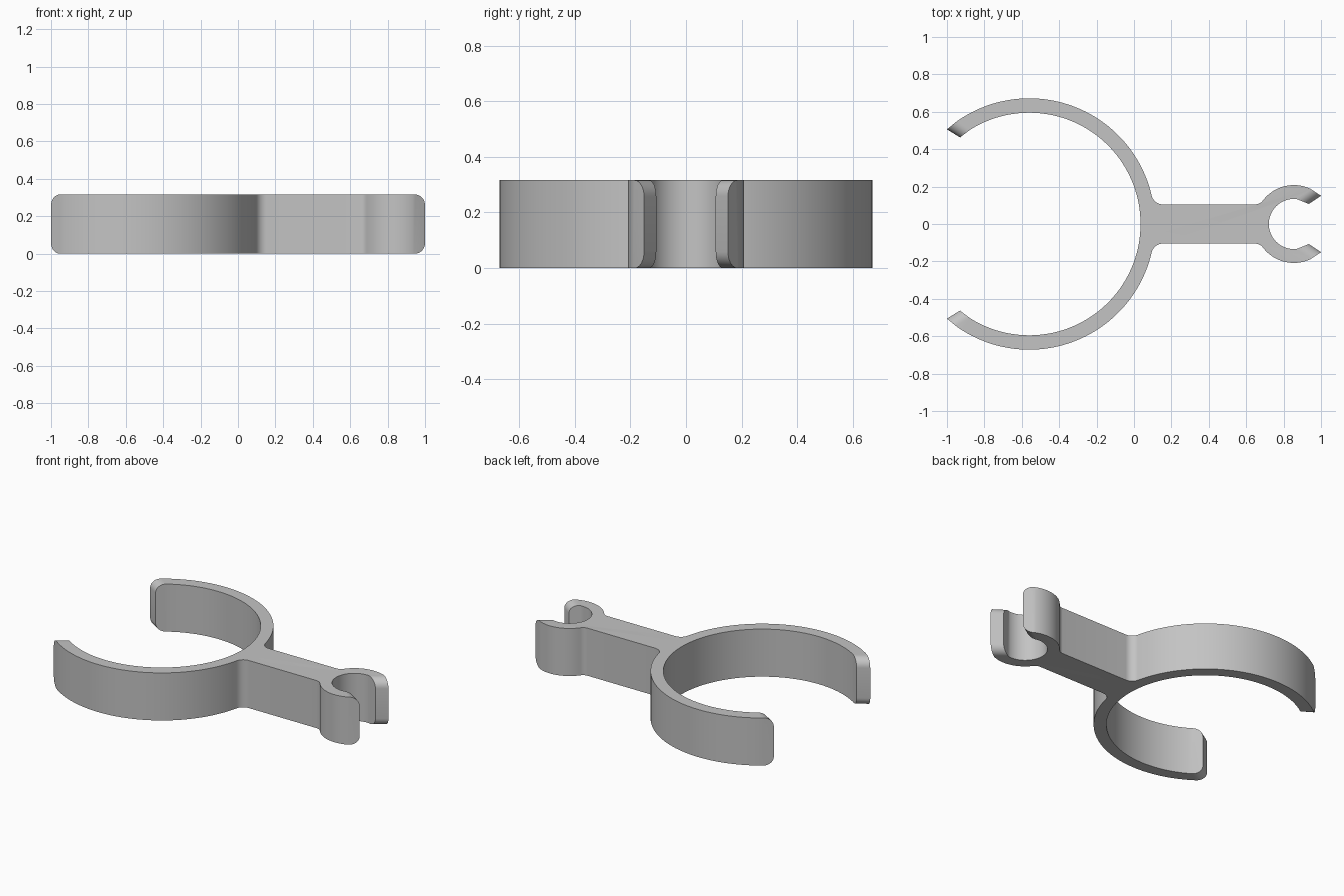
import bpy, bmesh
from math import atan2, cos, sin, pi, sqrt

if "Cube" in bpy.data.objects:
    bpy.data.objects.remove(bpy.data.objects["Cube"], do_unlink=True)

HEIGHT = 0.316
BAR = 0.105          # half width of the bar
ROUND = 0.058        # rounding of the jaw tips
LEAD = 0.07          # straight run kept beside each tip

BIG_X, BIG_OUT, BIG_IN = -0.56, 0.672, 0.595
SMALL_X, SMALL_OUT, SMALL_IN = 0.855, 0.208, 0.134
BIG_TIP = [(-0.93, 0.463), (-1.0, 0.506)]      # inner, outer
SMALL_TIP = [(1.0, 0.151), (0.935, 0.107)]     # outer, inner


def arc(cx, cy, r, a, b, n):
    return [(cx + r * cos(a + (b - a) * i / n), cy + r * sin(a + (b - a) * i / n))
            for i in range(n + 1)]


def angle(cx, point):
    return atan2(point[1], point[0] - cx)


def fillet(cx, r, f, side):
    """Centre and ring angle of a fillet between the ring and the bar."""
    y = BAR + f
    dx = side * sqrt((r + f) ** 2 - y ** 2)
    return cx + dx, y, atan2(y, dx)


# Half outline, from the big jaw's inner wall round to the small jaw's inner wall
bx, by, ba = fillet(BIG_X, BIG_OUT, 0.06, 1)
sx, sy, sa = fillet(SMALL_X, SMALL_OUT, 0.05, -1)
half = arc(BIG_X, 0, BIG_IN, 0, angle(BIG_X, BIG_TIP[0]) - LEAD / BIG_IN, 48)
half += BIG_TIP
half += arc(BIG_X, 0, BIG_OUT, angle(BIG_X, BIG_TIP[1]) - LEAD / BIG_OUT, ba, 44)
half += arc(bx, by, 0.06, ba + pi, 1.5 * pi, 10)[1:]
half += arc(sx, sy, 0.05, -pi / 2, sa - pi, 8)
half += arc(SMALL_X, 0, SMALL_OUT, sa, angle(SMALL_X, SMALL_TIP[0]) + LEAD / SMALL_OUT, 24)[1:]
half += SMALL_TIP
half += arc(SMALL_X, 0, SMALL_IN, angle(SMALL_X, SMALL_TIP[1]) + LEAD / SMALL_IN, pi, 20)
outline = half + [(x, -y) for x, y in reversed(half[1:-1])]

# Extrude the outline into a solid
bm = bmesh.new()
base = bm.faces.new([bm.verts.new((x, y, 0)) for x, y in outline])
top = bmesh.ops.extrude_face_region(bm, geom=[base], use_keep_orig=True)
bmesh.ops.translate(bm, vec=(0, 0, HEIGHT),
                    verts=[v for v in top["geom"] if isinstance(v, bmesh.types.BMVert)])
bmesh.ops.recalc_face_normals(bm, faces=bm.faces)


# Round the upper and lower edges of the four jaw tips
def is_tip(edge):
    a, b = edge.verts
    if abs(a.co.z - b.co.z) > 0.01:
        return False
    return any(all(any(abs(v.co.x - x) + abs(abs(v.co.y) - y) < 0.001 for x, y in tip)
                   for v in (a, b))
               for tip in (BIG_TIP, SMALL_TIP))


bmesh.ops.bevel(bm, geom=[e for e in bm.edges if is_tip(e)], offset=ROUND,
                offset_type='OFFSET', segments=8, profile=0.5, affect='EDGES')
bmesh.ops.recalc_face_normals(bm, faces=bm.faces)

mesh = bpy.data.meshes.new("double_clip")
bm.to_mesh(mesh)
bm.free()
clip = bpy.data.objects.new("double_clip", mesh)
bpy.context.collection.objects.link(clip)

# Plain grey plastic
grey = bpy.data.materials.new("grey_plastic")
grey.use_nodes = True
colour = (0.55, 0.55, 0.55, 1)
grey.diffuse_color = colour
grey.node_tree.nodes["Principled BSDF"].inputs["Base Color"].default_value = colour
mesh.materials.append(grey)

bpy.ops.object.select_all(action='DESELECT')
clip.select_set(True)
bpy.context.view_layer.objects.active = clip
bpy.ops.object.shade_smooth_by_angle(angle=pi / 6)
